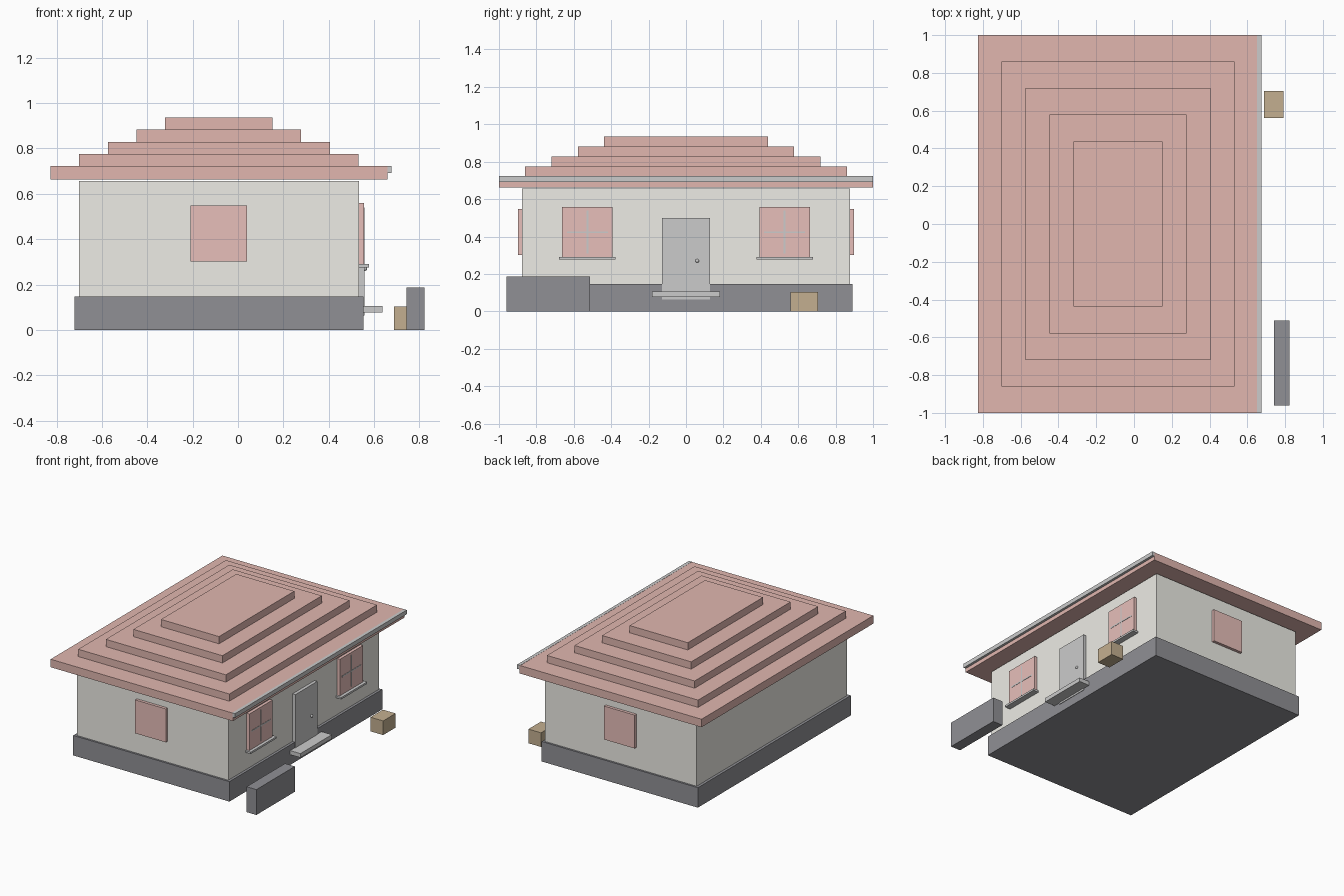
import bpy, bmesh, math
from mathutils import Vector

if "Cube" in bpy.data.objects:
    bpy.data.objects.remove(bpy.data.objects["Cube"])


def mat(name, rgb):
    m = bpy.data.materials.new(name)
    m.diffuse_color = (*rgb, 1)
    m.use_nodes = True
    m.node_tree.nodes["Principled BSDF"].inputs["Base Color"].default_value = m.diffuse_color
    return m


TILE = mat("roof_tile", (0.75, 0.47, 0.43))
PLASTER = mat("plaster", (0.85, 0.84, 0.79))
STONE = mat("dark_stone", (0.28, 0.28, 0.30))
PANE = mat("window_pink", (0.80, 0.52, 0.49))
WOOD = mat("wood", (0.55, 0.43, 0.28))


def box(name, x, y, z, material=None):
    """Axis-aligned box from (min, max) ranges."""
    lo, hi = Vector((x[0], y[0], z[0])), Vector((x[1], y[1], z[1]))
    bm = bmesh.new()
    bmesh.ops.create_cube(bm, size=1)
    bmesh.ops.scale(bm, vec=hi - lo, verts=bm.verts)
    bmesh.ops.translate(bm, vec=(lo + hi) / 2, verts=bm.verts)
    me = bpy.data.meshes.new(name)
    bm.to_mesh(me)
    bm.free()
    ob = bpy.data.objects.new(name, me)
    bpy.context.collection.objects.link(ob)
    if material:
        me.materials.append(material)
    return ob


# plinth and walls
box("plinth", (-0.72, 0.553), (-0.89, 0.89), (0, 0.147), STONE)
box("walls", (-0.70, 0.534), (-0.876, 0.876), (0.147, 0.656), PLASTER)

# stepped hip roof
z = 0.663
for i in range(5):
    top = 0.722 + 0.0535 * i
    inset = 0.1265 * i
    half = 1.0 - 0.1405 * i
    box(f"roof_tier_{i + 1}", (-0.827 + inset, 0.658 - inset), (-half, half), (z, top), TILE)
    z = top

# gutter along the entrance eave
box("gutter", (0.652, 0.676), (-1, 1), (0.692, 0.723))

# side windows and entrance-side windows, mirrored in y
for s, side in ((-1, "front"), (1, "back")):
    box(f"{side}_window", (-0.21, 0.04), sorted((s * 0.87, s * 0.897)), (0.302, 0.548), PANE)
    c = s * 0.527
    box(f"{side}_entrance_window", (0.53, 0.556), (c - 0.135, c + 0.135), (0.288, 0.559), PANE)
    box(f"{side}_glazing_bar_upright", (0.54, 0.558), (c - 0.005, c + 0.005), (0.31, 0.54))
    box(f"{side}_glazing_bar_cross", (0.54, 0.558), (c - 0.11, c + 0.11), (0.418, 0.428))
    box(f"{side}_window_sill", (0.53, 0.578), (c - 0.151, c + 0.151), (0.276, 0.29))

# door, knob and doorstep
box("door", (0.53, 0.557), (-0.128, 0.128), (0.063, 0.498))
bpy.ops.mesh.primitive_uv_sphere_add(segments=12, ring_count=8, radius=0.01, location=(0.559, 0.06, 0.27))
bpy.context.object.name = "door_knob"
bpy.ops.object.shade_smooth_by_angle()
box("doorstep", (0.55, 0.637), (-0.183, 0.183), (0.076, 0.106))

# yard objects
box("garden_wall", (0.742, 0.822), (-0.96, -0.512), (0, 0.187), STONE)
box("crate", (0.688, 0.791), (0.56, 0.705), (0, 0.104), WOOD)
